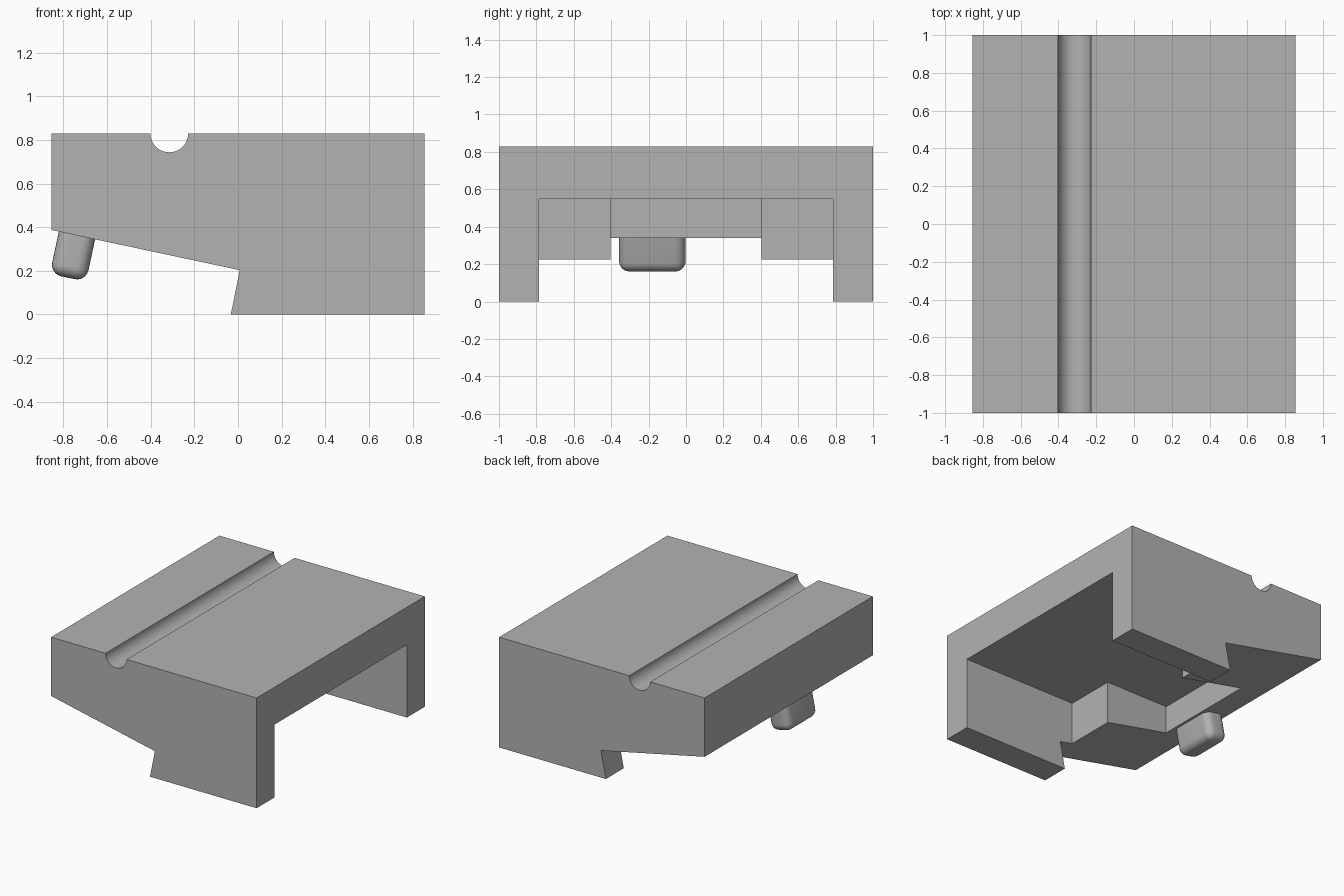
import bpy, bmesh
from math import sin, cos, pi, atan2, radians
from mathutils import Matrix, Vector

old = bpy.data.objects.get("Cube")
if old:
    bpy.data.objects.remove(old, do_unlink=True)

grey = bpy.data.materials.new("plain grey")
grey.use_nodes = True
grey.diffuse_color = (0.45, 0.45, 0.45, 1)
grey.node_tree.nodes["Principled BSDF"].inputs["Base Color"].default_value = grey.diffuse_color


def make_object(name, bm):
    bmesh.ops.recalc_face_normals(bm, faces=bm.faces)
    mesh = bpy.data.meshes.new(name)
    bm.to_mesh(mesh)
    bm.free()
    mesh.materials.append(grey)
    obj = bpy.data.objects.new(name, mesh)
    bpy.context.collection.objects.link(obj)
    return obj


def prism(name, points, direction):
    """Extrude a closed outline along a direction."""
    bm = bmesh.new()
    face = bm.faces.new([bm.verts.new(p) for p in points])
    new = bmesh.ops.extrude_face_region(bm, geom=[face])["geom"]
    verts = [v for v in new if isinstance(v, bmesh.types.BMVert)]
    bmesh.ops.translate(bm, verts=verts, vec=direction)
    return make_object(name, bm)


def select_only(obj):
    bpy.ops.object.select_all(action="DESELECT")
    obj.select_set(True)
    bpy.context.view_layer.objects.active = obj


HALF_X, TOP = 0.855, 0.83
GROOVE_X, GROOVE_R, STEPS = -0.315, 0.087, 24

# Body: side profile with sloped underside, undercut leg and round groove
groove = [(GROOVE_X + GROOVE_R * cos(pi * i / STEPS), TOP - GROOVE_R * sin(pi * i / STEPS))
          for i in range(STEPS + 1)]
profile = [(-HALF_X, TOP), (-HALF_X, 0.387), (0.008, 0.203), (-0.033, 0),
           (HALF_X, 0), (HALF_X, TOP)] + groove
body = prism("body", [(x, -1, z) for x, z in profile], (0, 2, 0))

# Stepped cavity beneath, open at one end
half = [(1.1, 0.787), (-0.1, 0.787), (-0.1, 0.403), (-0.63, 0.403)]
outline = half + [(x, -y) for x, y in reversed(half)]
cutter = prism("cavity_cutter", [(x, y, -0.2) for x, y in outline], (0, 0, 0.748))
cutter.hide_render = True

cut = body.modifiers.new("cavity", "BOOLEAN")
cut.operation = "DIFFERENCE"
cut.solver = "EXACT"
cut.object = cutter
select_only(body)
bpy.ops.object.modifier_apply(modifier=cut.name)
bpy.data.objects.remove(cutter, do_unlink=True)
bpy.ops.object.shade_smooth_by_angle(angle=radians(30))

# Peg: rounded block standing square to the sloped underside
EMBED, LENGTH = 0.03, 0.198
tilt = atan2(0.387 - 0.203, 0.863)
bm = bmesh.new()
bmesh.ops.create_cube(bm, size=1)
bmesh.ops.scale(bm, verts=bm.verts, vec=(0.17, 0.355, LENGTH + EMBED))
bmesh.ops.translate(bm, verts=bm.verts, vec=(0, 0, (EMBED - LENGTH) / 2))
rounded = [e for e in bm.edges if min(v.co.z for v in e.verts) < 0]
bmesh.ops.bevel(bm, geom=rounded, offset=0.054, segments=6, profile=0.5, affect="EDGES")
bmesh.ops.transform(bm, verts=bm.verts, matrix=Matrix.Translation(Vector((-0.738, -0.18, 0.362)))
                    @ Matrix.Rotation(tilt, 4, "Y"))
peg = make_object("peg", bm)
select_only(peg)
bpy.ops.object.shade_smooth_by_angle(angle=radians(30))
